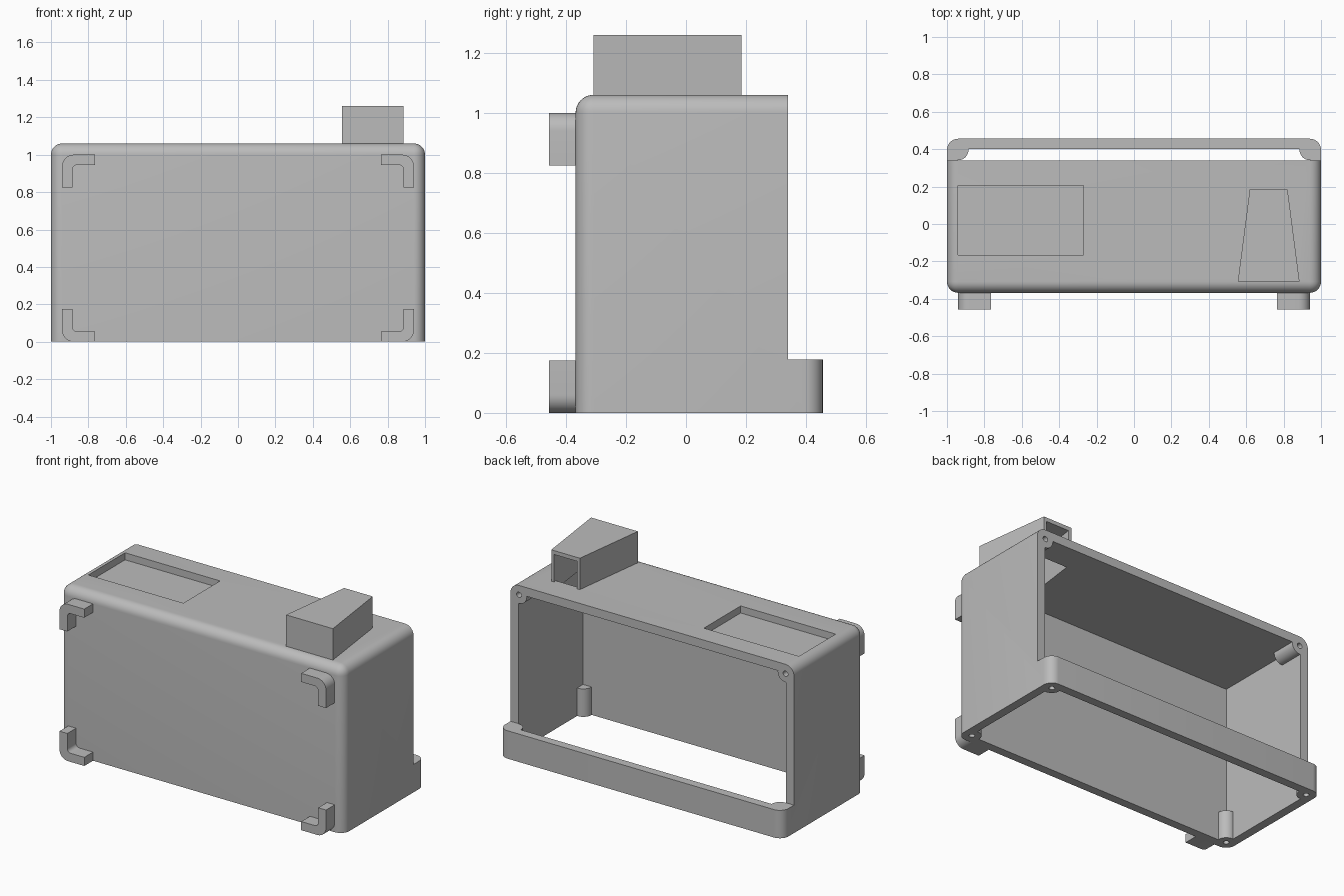
import bpy, bmesh, math
from mathutils import Matrix, Vector

scene_cube = bpy.data.objects.get("Cube")
if scene_cube:
    bpy.data.objects.remove(scene_cube, do_unlink=True)

grey = bpy.data.materials.new("plain_grey")
grey.use_nodes = True
grey.diffuse_color = (0.5, 0.5, 0.5, 1)
grey.node_tree.nodes["Principled BSDF"].inputs["Base Color"].default_value = (0.5, 0.5, 0.5, 1)

FRONT, BACK, STEP, TOP = -0.368, 0.456, 0.34, 1.06
WALL, ROUND, RIM = 0.055, 0.06, 0.178


def finish(bm, name):
    bmesh.ops.recalc_face_normals(bm, faces=bm.faces)
    mesh = bpy.data.meshes.new(name)
    bm.to_mesh(mesh)
    bm.free()
    obj = bpy.data.objects.new(name, mesh)
    bpy.context.collection.objects.link(obj)
    mesh.materials.append(grey)
    return obj


def box(name, lo, hi, radius=0):
    bm = bmesh.new()
    bmesh.ops.create_cube(bm, size=1)
    lo, hi = Vector(lo), Vector(hi)
    for v in bm.verts:
        v.co = [lo[i] + (v.co[i] + 0.5) * (hi[i] - lo[i]) for i in range(3)]
    if radius:
        # round everything except the open bottom outline
        edges = [e for e in bm.edges if max(v.co.z for v in e.verts) > lo.z + 0.01]
        bmesh.ops.bevel(bm, geom=edges, offset=radius, segments=8, profile=0.5, affect='EDGES')
    return finish(bm, name)


def rod(name, start, end, radius):
    start, end = Vector(start), Vector(end)
    axis = end - start
    bm = bmesh.new()
    turn = axis.to_track_quat('Z', 'Y').to_matrix().to_4x4()
    bmesh.ops.create_cone(bm, cap_ends=True, segments=32, radius1=radius, radius2=radius,
                          depth=axis.length,
                          matrix=Matrix.Translation((start + end) / 2) @ turn)
    return finish(bm, name)


def prism(name, points, offset):
    bm = bmesh.new()
    face = bm.faces.new([bm.verts.new(p) for p in points])
    grown = bmesh.ops.extrude_face_region(bm, geom=[face])["geom"]
    bmesh.ops.translate(bm, vec=offset, verts=[g for g in grown if isinstance(g, bmesh.types.BMVert)])
    return finish(bm, name)


def activate(obj):
    bpy.ops.object.select_all(action='DESELECT')
    obj.select_set(True)
    bpy.context.view_layer.objects.active = obj


def cut(target, cutter, keep=False):
    mod = target.modifiers.new("cut", 'BOOLEAN')
    mod.operation, mod.solver, mod.object = 'DIFFERENCE', 'EXACT', cutter
    activate(target)
    bpy.ops.object.modifier_apply(modifier=mod.name)
    if not keep:
        bpy.data.objects.remove(cutter, do_unlink=True)


def smooth(obj):
    activate(obj)
    bpy.ops.object.shade_smooth_by_angle(angle=math.radians(30))


# Housing: rounded block, stepped back, hollow with corner screw posts
housing = box("housing", (-1, FRONT, 0), (1, BACK, TOP), ROUND)
cavity = box("cavity_cutter", (-1 + WALL, FRONT + WALL, -0.1), (1 - WALL, BACK - WALL, TOP - WALL))
holes = []
for side in (-1, 1):
    x = side * (1 - ROUND)
    for y, height in ((FRONT + ROUND, RIM), (BACK - ROUND, RIM + 0.03)):
        cut(cavity, rod("post", (x, y, -0.2), (x, y, height), WALL))
        holes.append(rod("screw_hole", (x, y, -0.1), (x, y, 0.12), 0.017))
    z = TOP - ROUND
    cut(cavity, rod("post", (x, STEP - 0.16, z), (x, BACK + 0.1, z), WALL))
    holes.append(rod("screw_hole", (x, STEP - 0.12, z), (x, BACK + 0.1, z), 0.017))
cut(housing, cavity)
cut(housing, box("step_cutter", (-2, STEP, RIM), (2, 1, 2)))
for hole in holes:
    cut(housing, hole)

# Label recess in the roof
cut(housing, box("recess_cutter", (-0.94, -0.165, TOP - 0.045), (-0.27, 0.205, 2)))


# Tapered air duct, open at the back and down into the housing
def duct_shape(name, y0, y1, inset, z0, z1):
    def half(y):
        return 0.165 - (y + 0.308) * 0.13 - inset
    mid = 0.72
    plan = [(mid - half(y0), y0, z0), (mid + half(y0), y0, z0),
            (mid + half(y1), y1, z0), (mid - half(y1), y1, z0)]
    return prism(name, plan, (0, 0, z1 - z0))


cut(housing, duct_shape("duct_hole", -0.288, 0.165, 0.02, 0.9, 1.2))
duct = duct_shape("air_duct", -0.308, 0.185, 0, TOP, 1.26)
cut(duct, duct_shape("duct_bore", -0.288, 0.3, 0.02, 0.9, 1.235))
smooth(housing)


# L-shaped corner brackets on the front
def arc(centre, radius, start, end, steps=8):
    angles = [math.radians(start + (end - start) * i / steps) for i in range(steps + 1)]
    return [(centre + radius * math.cos(a), centre + radius * math.sin(a)) for a in angles]


ARM = 0.175
profile = arc(ROUND, ROUND, 180, 270) + [(ARM, 0), (ARM, WALL)]
profile += arc(WALL + 0.025, 0.025, 270, 180) + [(WALL, ARM), (0, ARM)]
for side, side_name in ((-1, "right"), (1, "left")):
    for base, up, level in ((0, 1, "lower"), (1.0, -1, "upper")):
        points = [(side * (0.94 - u), -0.456, base + up * w) for u, w in profile]
        smooth(prism(f"{level}_{side_name}_bracket", points, (0, FRONT + 0.456, 0)))
